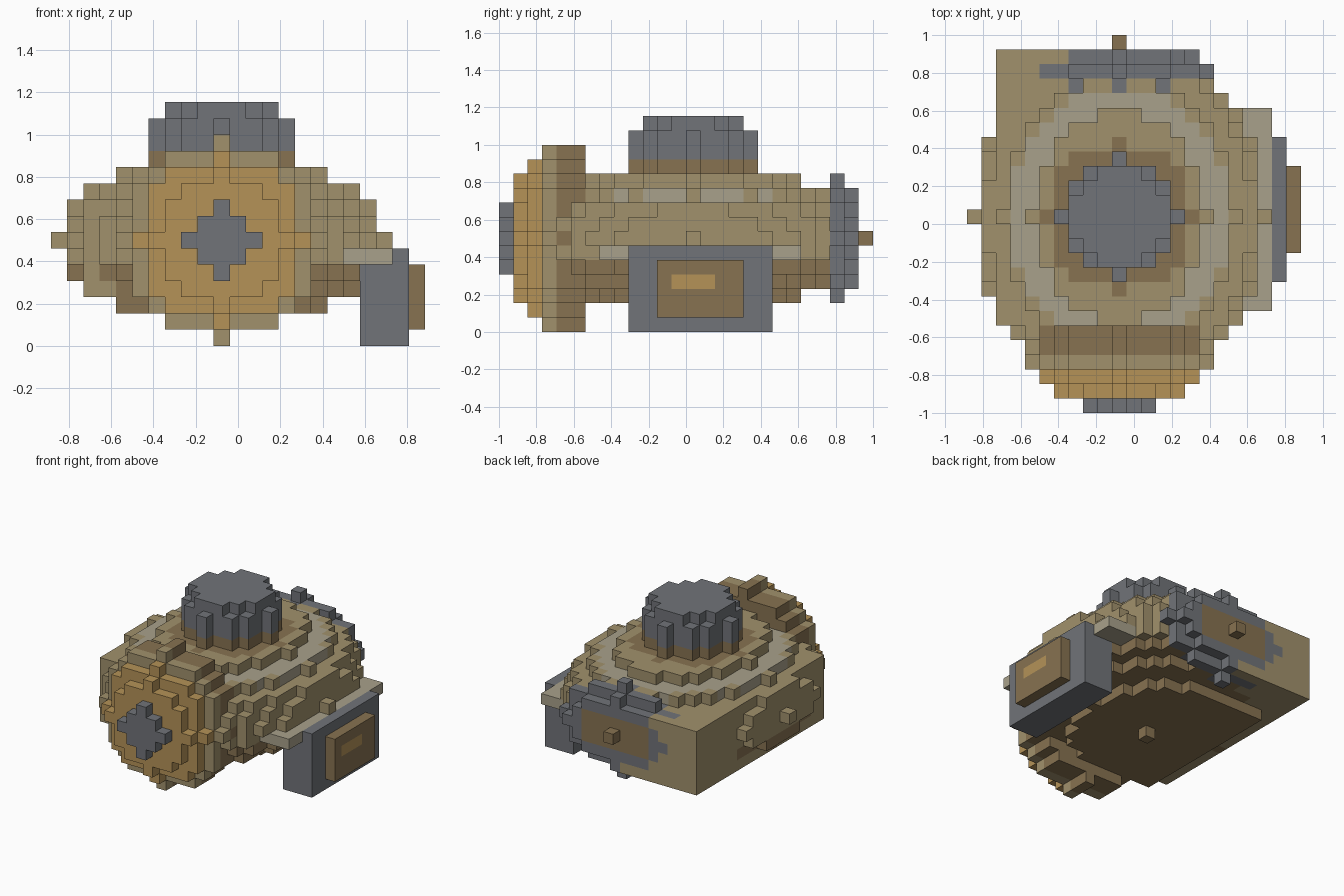
import bpy, bmesh
from mathutils import Vector

if "Cube" in bpy.data.objects:
    bpy.data.objects.remove(bpy.data.objects["Cube"])

V = 1 / 13                       # edge of one cube
CX, CY, CZ = 10, 13, 6           # centre cell of the body
ORIGIN = Vector((-11.5 * V, -1, 0))


def rgb(r, g, b):
    return tuple((c / 255) ** 2.2 for c in (r, g, b)) + (1,)


COLOURS = {
    "tan": rgb(160, 144, 108), "brown": rgb(134, 114, 82),
    "ochre": rgb(179, 145, 88), "grey": rgb(112, 115, 120),
    "pale": rgb(167, 160, 138),
}
cells = {}                       # (i, j, k) -> (part name, colour)


def box(name, colour, i0, i1, j0, j1, k0, k1):
    for i in range(i0, i1 + 1):
        for j in range(j0, j1 + 1):
            for k in range(k0, k1 + 1):
                cells[i, j, k] = (name, colour)


def disc_y(name, colour, j, rx, rz):
    """Flat disc facing the front, one cube thick."""
    for a in range(-7, 8):
        for b in range(-7, 8):
            if (a / rx) ** 2 + (b / rz) ** 2 <= 1.0001:
                cells[CX + a, j, CZ + b] = (name, colour)


def disc_z(name, colour, k, r2):
    """Flat disc facing up, one cube thick."""
    for a in range(-6, 7):
        for b in range(-6, 7):
            if a * a + b * b <= r2:
                cells[CX + a, CY + b, k] = (name, colour)


# Squared-off left half of the body, with its lower floor
box("side_block", "tan", 2, 9, 6, 24, 3, 8)
box("floor_slab", "brown", 4, 9, 6, 20, 2, 2)

# Rear cap
for j, rx, rz in ((22, 5, 3), (23, 6, 4), (24, 5, 3)):
    disc_y("rear_cap", "grey", j, rx, rz)

# Rounded body: an ellipsoid of cubes
for a in range(-10, 11):
    for b in range(-12, 13):
        for c in range(-5, 6):
            flat = (a / 10) ** 2 + (b / 12) ** 2
            if flat + (c / 5) ** 2 > 1.0001:
                continue
            cell = (CX + a, CY + b, CZ + c)
            if b >= 9 and b < 11 and cell in cells and cells[cell][1] == "grey":
                continue
            if b >= 11:
                cells[cell] = ("rear_hub", "brown")
            elif c <= -2:
                cells[cell] = ("lower_body", "brown")
            elif c == 3 and flat <= 0.56:
                cells[cell] = ("pale_band", "pale")
            else:
                cells[cell] = ("upper_body", "tan")

# Brown patches behind the front cap
box("front_patch", "brown", 4, 5, 6, 6, 3, 5)
box("front_patch", "brown", 15, 16, 6, 6, 3, 5)

# Front cap: stacked discs narrowing toward the front
for j, r, colour in ((5, 6, "brown"), (4, 6, "brown"), (3, 6, "tan"),
                     (2, 5, "ochre"), (1, 4, "ochre"), (0, 2, "grey")):
    disc_y("front_cap", colour, j, r, r)

# Top knob with a brown foot
disc_z("knob_foot", "brown", 10, 25)
disc_z("knob_foot", "brown", 11, 16)
for k, r2 in ((12, 16), (13, 16), (14, 10)):
    disc_z("top_knob", "grey", k, r2)

# Side pod with its shelf, panel and inlay
box("side_pod", "grey", 19, 21, 9, 18, 0, 5)
box("pod_shelf", "pale", 18, 20, 7, 20, 5, 5)
box("pod_panel", "brown", 22, 22, 11, 16, 1, 4)
box("pod_inlay", "ochre", 22, 22, 12, 14, 3, 3)

# Materials
mats = {}
for key, colour in COLOURS.items():
    mats[key] = bpy.data.materials.new(key)
    mats[key].diffuse_color = colour

# Skin each part: only faces that meet empty space
for name in sorted({p for p, _ in cells.values()}):
    bm = bmesh.new()
    part = {c: col for c, (p, col) in cells.items() if p == name}
    used = sorted(set(part.values()))
    for cell, colour in part.items():
        for axis in range(3):
            for s in (0, 1):
                step = list(cell)
                step[axis] += 2 * s - 1
                if tuple(step) in cells:
                    continue
                quad = []
                for u, w in ((0, 0), (1, 0), (1, 1), (0, 1)):
                    p = Vector(cell)
                    p[axis] += s
                    p[(axis + 1) % 3] += u
                    p[(axis + 2) % 3] += w
                    quad.append(bm.verts.new(ORIGIN + p * V))
                face = bm.faces.new(quad if s else quad[::-1])
                face.material_index = used.index(colour)
    if bm.faces:
        bmesh.ops.remove_doubles(bm, verts=bm.verts, dist=1e-4)
        mesh = bpy.data.meshes.new(name)
        bm.to_mesh(mesh)
        for colour in used:
            mesh.materials.append(mats[colour])
        bpy.context.collection.objects.link(bpy.data.objects.new(name, mesh))
    bm.free()

for m in bpy.data.materials:
    if m.users and not m.is_grease_pencil:
        m.use_nodes = True
        m.node_tree.nodes["Principled BSDF"].inputs["Base Color"].default_value = m.diffuse_color
